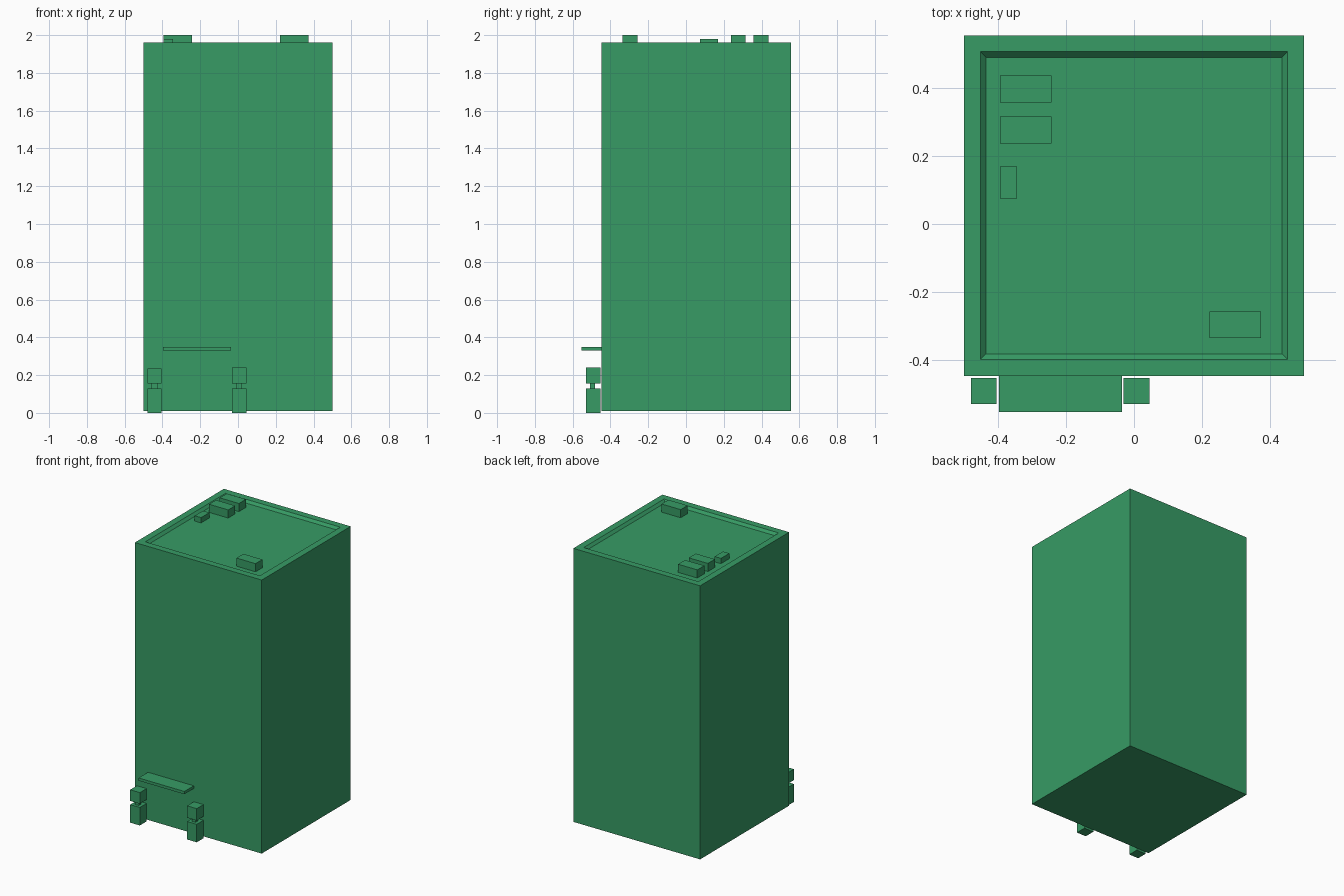
import bpy
import bmesh

cube = bpy.data.objects.get("Cube")
if cube:
    bpy.data.objects.remove(cube, do_unlink=True)

green = bpy.data.materials.new("green")
green.use_nodes = True
colour = (0.038, 0.33, 0.13, 1)
green.diffuse_color = colour
green.node_tree.nodes["Principled BSDF"].inputs["Base Color"].default_value = colour


def box(name, x, y, z, roof=None):
    """Box between (low, high) limits; roof gives inset and depth steps."""
    bm = bmesh.new()
    bmesh.ops.create_cube(bm, size=1)
    for v in bm.verts:
        for i, (low, high) in enumerate((x, y, z)):
            v.co[i] = high if v.co[i] > 0 else low
    if roof:
        top = max(bm.faces, key=lambda f: f.calc_center_median().z)
        for thickness, depth in roof:
            bmesh.ops.inset_region(bm, faces=[top], thickness=thickness,
                                   use_even_offset=True)
            for v in top.verts:
                v.co.z -= depth
    bmesh.ops.recalc_face_normals(bm, faces=bm.faces)
    mesh = bpy.data.meshes.new(name)
    bm.to_mesh(mesh)
    bm.free()
    mesh.materials.append(green)
    obj = bpy.data.objects.new(name, mesh)
    bpy.context.collection.objects.link(obj)
    return obj


# Tower with a parapet rim and a sunken roof with sloping sides
FLOOR = 1.942
box("tower", (-0.5, 0.5), (-0.447, 0.555), (0.01, 1.96),
    roof=[(0.048, 0), (0.017, 1.96 - FLOOR)])

# Rooftop units
box("roof_unit_back", (-0.394, -0.243), (0.357, 0.436), (FLOOR, 2))
box("roof_unit_middle", (-0.394, -0.243), (0.237, 0.316), (FLOOR, 2))
box("roof_unit_front", (0.222, 0.373), (-0.335, -0.257), (FLOOR, 2))
box("roof_vent", (-0.394, -0.344), (0.075, 0.169), (FLOOR, 1.98))

# Entrance canopy
box("canopy", (-0.397, -0.036), (-0.553, -0.447), (0.33, 0.35))


# Potted shrubs on either side of the entrance
def shrub(side, x, top):
    def centred(half, middle):
        return middle - half, middle + half
    y = -0.491
    box(side + "_planter", centred(0.038, x), centred(0.038, y), (0, 0.128))
    box(side + "_stem", centred(0.015, x), centred(0.013, y - 0.004), (0.128, 0.155))
    box(side + "_foliage", centred(0.038, x), centred(0.038, y), (0.155, top))


shrub("right", -0.442, 0.234)
shrub("left", 0.007, 0.24)
